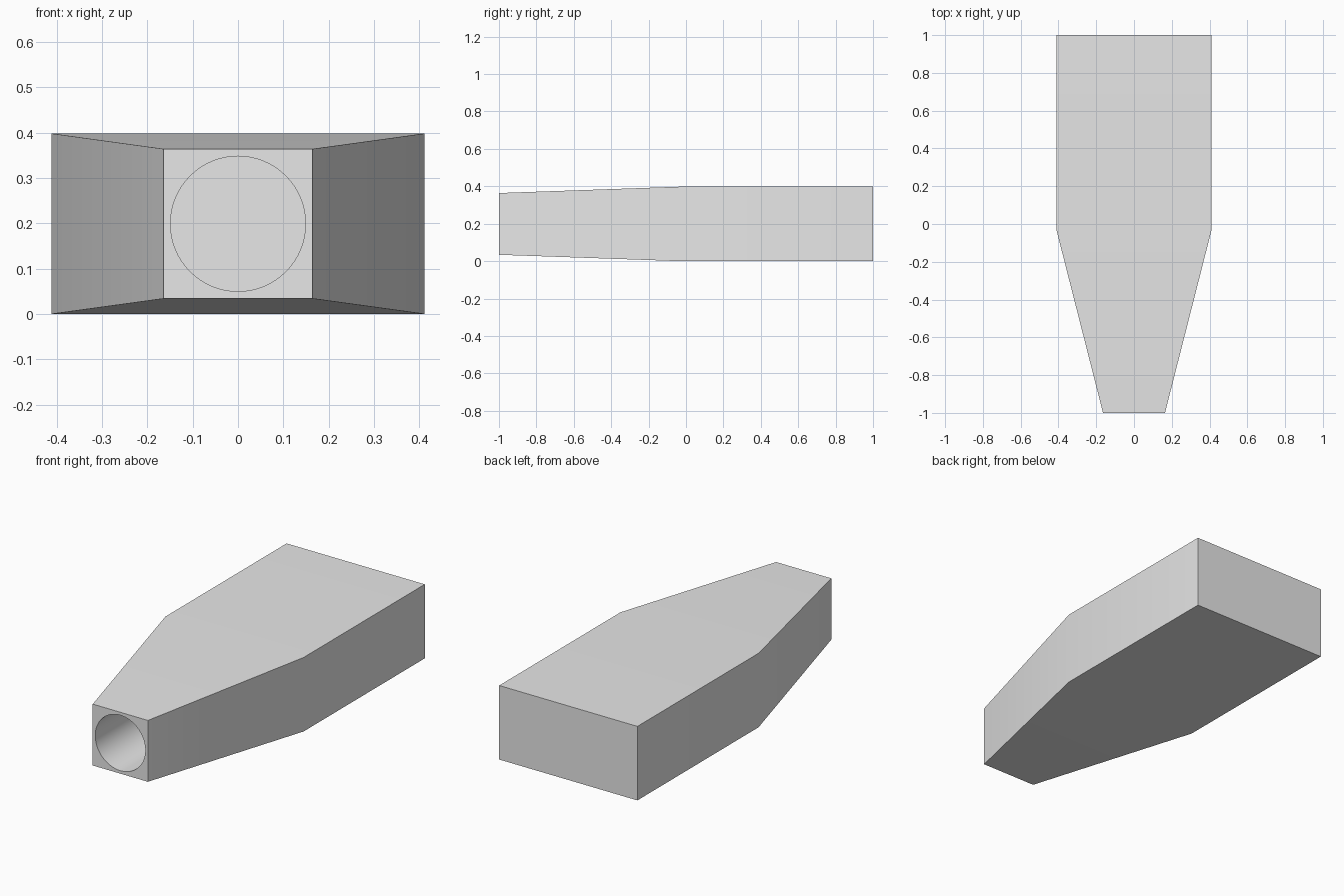
import bpy
import bmesh
import math

cube = bpy.data.objects.get("Cube")
if cube:
    bpy.data.objects.remove(cube, do_unlink=True)

# Single grey material
grey = bpy.data.materials.new("light grey")
grey.use_nodes = True
colour = (0.8, 0.8, 0.8, 1)
grey.diffuse_color = colour
grey.node_tree.nodes["Principled BSDF"].inputs["Base Color"].default_value = colour

MID_Z = 0.199


def section(bm, y, half_width, half_height):
    """Rectangular cross-section at depth y."""
    corners = ((-1, -1), (1, -1), (1, 1), (-1, 1))
    return [bm.verts.new((sx * half_width, y, MID_Z + sz * half_height))
            for sx, sz in corners]


# Housing: narrow nose widening to a straight rear block
bm = bmesh.new()
rings = [section(bm, -1, 0.164, 0.165),
         section(bm, -0.03, 0.411, MID_Z),
         section(bm, 1, 0.411, MID_Z)]
for a, b in zip(rings, rings[1:]):
    for i in range(4):
        j = (i + 1) % 4
        bm.faces.new((a[i], a[j], b[j], b[i]))
bm.faces.new(rings[0])
bm.faces.new(rings[-1])
bmesh.ops.recalc_face_normals(bm, faces=bm.faces)
mesh = bpy.data.meshes.new("housing")
bm.to_mesh(mesh)
bm.free()
mesh.materials.append(grey)
housing = bpy.data.objects.new("housing", mesh)
bpy.context.collection.objects.link(housing)

# Round blind bore in the nose
BORE_DEPTH = 1.0
bpy.ops.mesh.primitive_cylinder_add(
    vertices=64, radius=0.149, depth=BORE_DEPTH + 0.1,
    location=(0, -1.05 + BORE_DEPTH / 2, MID_Z), rotation=(math.pi / 2, 0, 0))
cutter = bpy.context.object
cutter.name = "bore_cutter"
cutter.hide_render = True
cutter.data.materials.append(grey)

cut = housing.modifiers.new("bore", 'BOOLEAN')
cut.operation = 'DIFFERENCE'
cut.solver = 'EXACT'
cut.object = cutter

# Apply the cut and smooth the shallow bends
bpy.ops.object.select_all(action='DESELECT')
housing.select_set(True)
bpy.context.view_layer.objects.active = housing
bpy.ops.object.modifier_apply(modifier=cut.name)
bpy.data.objects.remove(cutter, do_unlink=True)
bpy.ops.object.shade_smooth_by_angle(angle=math.radians(30))
